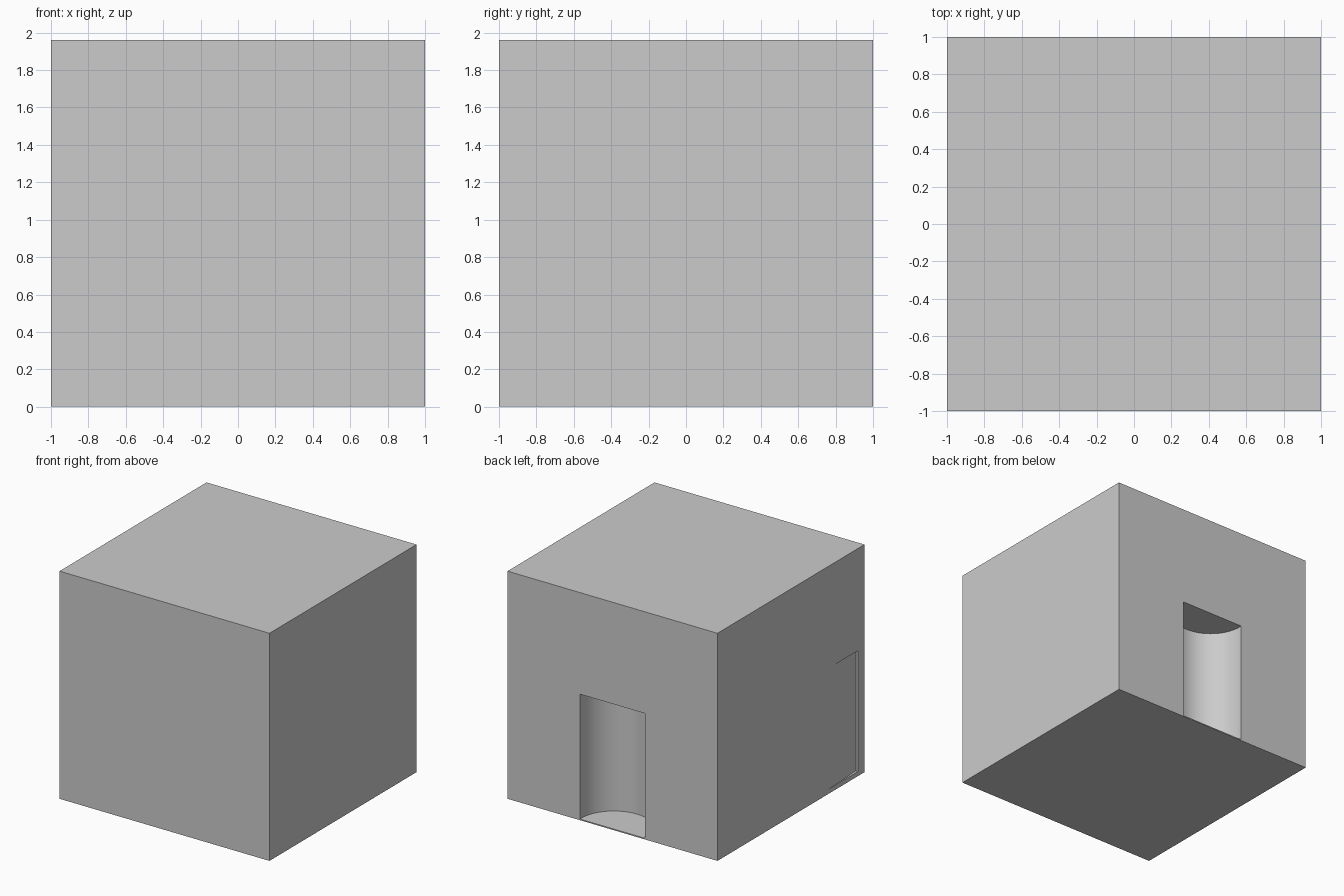
import bpy, bmesh, math

if "Cube" in bpy.data.objects:
    bpy.data.objects.remove(bpy.data.objects["Cube"])


def prism(name, outline, z0, z1):
    """Extrude a flat xy outline from z0 up to z1."""
    bm = bmesh.new()
    face = bm.faces.new([bm.verts.new((x, y, z0)) for x, y in outline])
    ext = bmesh.ops.extrude_face_region(bm, geom=[face])
    verts = [v for v in ext["geom"] if isinstance(v, bmesh.types.BMVert)]
    bmesh.ops.translate(bm, verts=verts, vec=(0, 0, z1 - z0))
    bmesh.ops.recalc_face_normals(bm, faces=bm.faces)
    mesh = bpy.data.meshes.new(name)
    bm.to_mesh(mesh)
    bm.free()
    obj = bpy.data.objects.new(name, mesh)
    bpy.context.collection.objects.link(obj)
    return obj


def carve(body, cutter):
    """Subtract a cutter, apply the result and remove the cutter."""
    cutter.hide_render = True
    mod = body.modifiers.new("carve", 'BOOLEAN')
    mod.operation = 'DIFFERENCE'
    mod.solver = 'EXACT'
    mod.object = cutter
    bpy.context.view_layer.objects.active = body
    bpy.ops.object.modifier_apply(modifier=mod.name)
    bpy.data.objects.remove(cutter)


# Solid block
block = prism("block", [(-1, -1), (1, -1), (1, 1), (-1, 1)], 0, 1.96)

# Round alcove in the middle of the back
radius, sides = 0.31, 64
circle = [(radius * math.cos(math.tau * i / sides),
           0.98 + radius * math.sin(math.tau * i / sides)) for i in range(sides)]
carve(block, prism("alcove_cutter", circle, 0.01, 1.085))

# Shallow slanted recess on the left side, deepest near the front
wedge = [(-0.98, -0.91), (-1.0, -0.5), (-1.05, -0.5), (-1.05, -0.91)]
carve(block, prism("side_recess_cutter", wedge, 0.04, 1.08))

# Smooth the alcove wall, keep other edges sharp
bpy.ops.object.select_all(action='DESELECT')
block.select_set(True)
bpy.context.view_layer.objects.active = block
bpy.ops.object.shade_smooth_by_angle(angle=math.radians(30))
